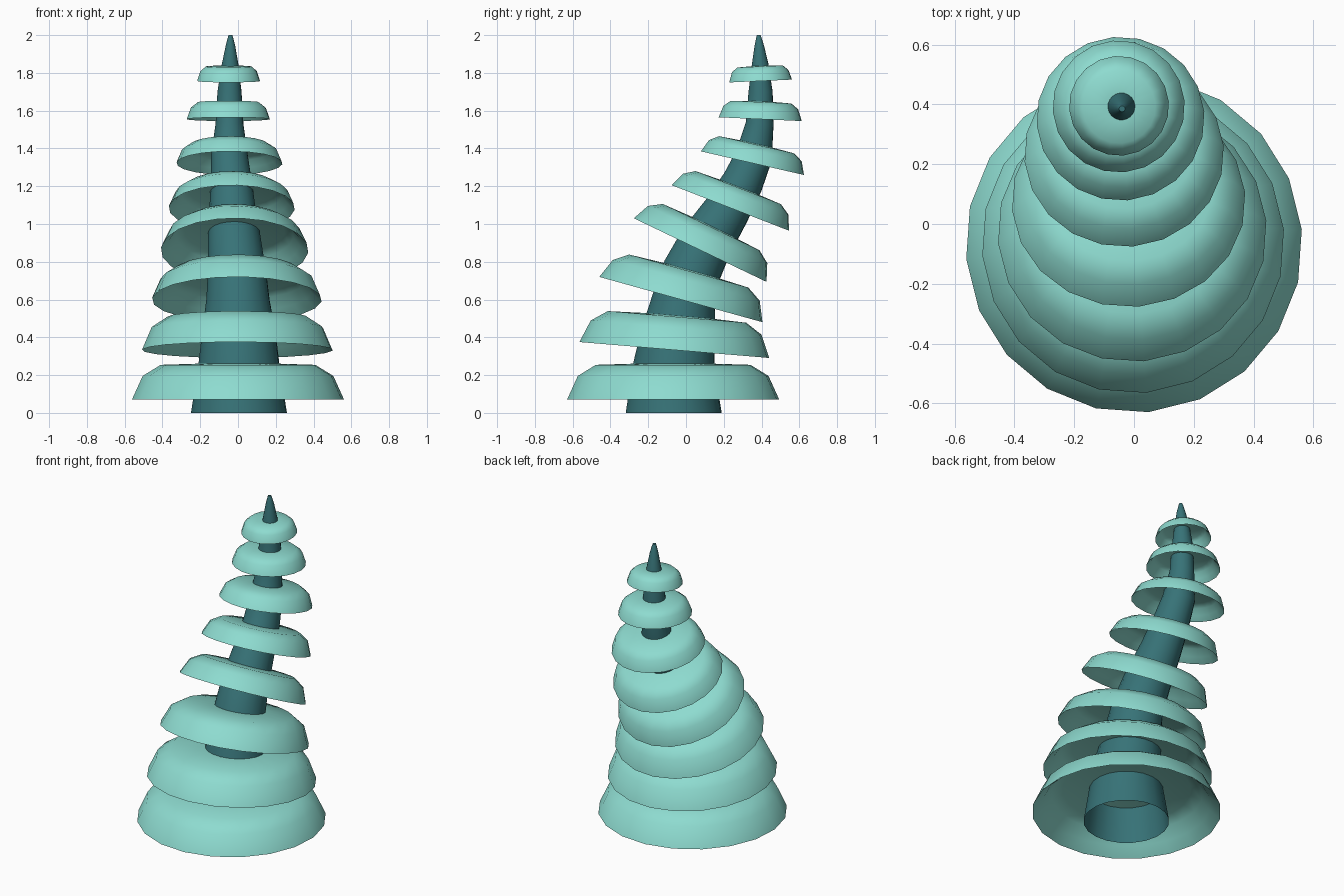
import bpy, bmesh, math
from mathutils import Vector, Matrix

default = bpy.data.objects.get("Cube")
if default:
    bpy.data.objects.remove(default, do_unlink=True)

SIDES = 20
PHASE = math.radians(5)


def make_material(name, rgb):
    mat = bpy.data.materials.new(name)
    mat.use_nodes = True
    color = (*rgb, 1.0)
    mat.diffuse_color = color
    bsdf = next(n for n in mat.node_tree.nodes if n.type == 'BSDF_PRINCIPLED')
    bsdf.inputs["Base Color"].default_value = color
    return mat


def skin(name, rings, mat, cap_start, cap_end):
    """Skin round rings, each given as (centre, axis tilt about x, radius)."""
    bm = bmesh.new()
    loops = []
    for centre, tilt, radius in rings:
        turn = Matrix.Rotation(-tilt, 3, 'X')
        loop = []
        for i in range(SIDES):
            a = PHASE + math.tau * i / SIDES
            offset = turn @ Vector((math.cos(a), math.sin(a), 0)) * radius
            loop.append(bm.verts.new(Vector(centre) + offset))
        loops.append(loop)
    for low, high in zip(loops, loops[1:]):
        for i in range(SIDES):
            j = (i + 1) % SIDES
            bm.faces.new((low[i], low[j], high[j], high[i]))
    if cap_start:
        bm.faces.new(list(reversed(loops[0])))
    if cap_end:
        bm.faces.new(loops[-1])
    mesh = bpy.data.meshes.new(name)
    bm.to_mesh(mesh)
    bm.free()
    mesh.materials.append(mat)
    obj = bpy.data.objects.new(name, mesh)
    bpy.context.collection.objects.link(obj)
    bpy.ops.object.select_all(action='DESELECT')
    obj.select_set(True)
    bpy.context.view_layer.objects.active = obj
    bpy.ops.object.shade_smooth_by_angle(angle=math.radians(40))
    return obj


needle_green = make_material("pale_teal_foliage", (0.27, 0.71, 0.63))
bark = make_material("dark_teal_trunk", (0.038, 0.17, 0.185))

# Bent trunk, open underneath: x, y, z, radius
trunk_path = [
    (0.005, -0.065, 0, 0.255), (0.005, -0.065, 0.25, 0.216),
    (0.005, -0.04, 0.43, 0.195), (0, -0.01, 0.6, 0.168),
    (-0.005, 0.03, 0.75, 0.155), (-0.018, 0.11, 0.91, 0.142),
    (-0.028, 0.215, 1.07, 0.124), (-0.035, 0.3, 1.22, 0.11),
    (-0.045, 0.36, 1.36, 0.098), (-0.045, 0.39, 1.53, 0.074),
    (-0.045, 0.395, 1.7, 0.064), (-0.042, 0.393, 1.84, 0.045),
    (-0.04, 0.388, 1.94, 0.026), (-0.04, 0.386, 1.98, 0.016),
    (-0.04, 0.385, 2, 0.01),
]
trunk_rings = []
for i, (x, y, z, r) in enumerate(trunk_path):
    before = trunk_path[max(i - 1, 0)]
    after = trunk_path[min(i + 1, len(trunk_path) - 1)]
    lean = math.atan2(after[1] - before[1], after[2] - before[2])
    if i in (0, len(trunk_path) - 1):
        lean = 0
    trunk_rings.append(((x, y, z), lean, r))
skin("trunk", trunk_rings, bark, False, True)

# Hollow tier section as fractions of radius and height, underside to top
section = [(0.68, 0.78), (0.8, 0.62), (0.89, 0.28), (1, 0), (0.9, 0.65), (0.73, 0.96), (0.3, 1)]

# Tiers: rim centre x, y, z, rim radius, height, lean in degrees
tiers = [
    (0, -0.068, 0.072, 0.563, 0.19, 0),
    (-0.003, -0.062, 0.333, 0.506, 0.183, 4.8),
    (-0.006, -0.027, 0.6, 0.45, 0.163, 15.5),
    (-0.018, 0.075, 0.862, 0.391, 0.14, 25.6),
    (-0.033, 0.235, 1.085, 0.334, 0.12, 21.2),
    (-0.045, 0.352, 1.322, 0.281, 0.104, 12.9),
    (-0.051, 0.393, 1.555, 0.221, 0.094, 2.6),
    (-0.05, 0.395, 1.757, 0.167, 0.08, -2.6),
]
for number, (x, y, z, radius, height, lean) in enumerate(tiers, 1):
    lean = math.radians(lean)
    axis = Vector((0, math.sin(lean), math.cos(lean)))
    rings = [(Vector((x, y, z)) + axis * (h * height), lean, r * radius) for r, h in section]
    skin(f"foliage_tier_{number}", rings, needle_green, True, True)
